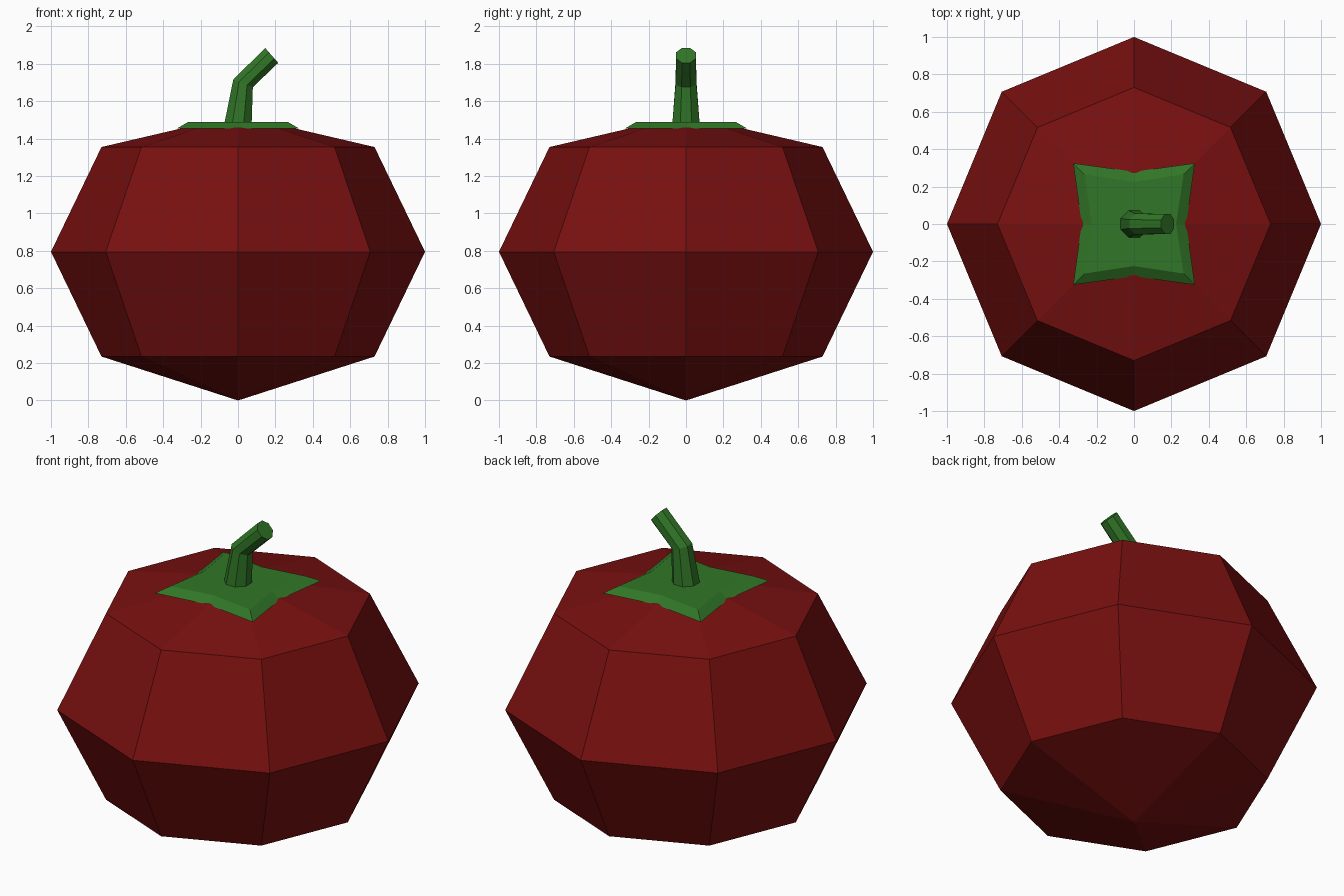
import bpy
from math import cos, sin, pi
from mathutils import Vector

cube = bpy.data.objects.get("Cube")
if cube:
    bpy.data.objects.remove(cube, do_unlink=True)

SIDES = 8


def material(name, color):
    mat = bpy.data.materials.new(name)
    mat.use_nodes = True
    mat.diffuse_color = color
    mat.node_tree.nodes["Principled BSDF"].inputs["Base Color"].default_value = color
    return mat


def ring(radius, z, turn=0.0):
    """Level ring of points around the z axis."""
    return [Vector((radius * cos(turn + 2 * pi * i / SIDES),
                    radius * sin(turn + 2 * pi * i / SIDES), z)) for i in range(SIDES)]


def loft(name, rings, mat, bottom_tip=None):
    """Join rings with quads, cap the top, and close the base with a cap or a point."""
    verts = [v for r in rings for v in r]
    faces = []
    for k in range(len(rings) - 1):
        for i in range(SIDES):
            a, b = k * SIDES + i, k * SIDES + (i + 1) % SIDES
            faces.append((a, b, b + SIDES, a + SIDES))
    faces.append(tuple(range(len(verts) - SIDES, len(verts))))
    if bottom_tip is None:
        faces.append(tuple(reversed(range(SIDES))))
    else:
        verts.append(Vector(bottom_tip))
        tip = len(verts) - 1
        faces += [((i + 1) % SIDES, i, tip) for i in range(SIDES)]
    mesh = bpy.data.meshes.new(name)
    mesh.from_pydata(verts, [], faces)
    mesh.materials.append(mat)
    obj = bpy.data.objects.new(name, mesh)
    bpy.context.collection.objects.link(obj)
    return obj


red = material("dark red skin", (0.19, 0.005, 0.005, 1))
green = material("leaf green", (0.03, 0.18, 0.02, 1))

# Faceted fruit body, pointed underneath
profile = [(0.73, 0.235), (1.0, 0.795), (0.73, 1.355), (0.28, 1.46)]
loft("fruit_body", [ring(r, z) for r, z in profile], red, (0, 0, 0))


# Four-pointed leaf cap with bevelled rim
def star(mid, corner, z):
    points = ring(1, z)
    for i, p in enumerate(points):
        size = corner * 2 ** 0.5 if i % 2 else mid
        p.x *= size
        p.y *= size
    return points


loft("leaf_cap", [star(0.28, 0.325, 1.455), star(0.225, 0.265, 1.49)], green)


# Bent, tapering stem
def stem_ring(x, z, radius, tilt):
    return [Vector((x + p.x * cos(tilt), p.y, z - p.x * sin(tilt)))
            for p in ring(radius / cos(pi / SIDES), 0, pi / SIDES)]


loft("stem", [stem_ring(0, 1.48, 0.073, 0),
              stem_ring(0.027, 1.695, 0.056, 0.37),
              stem_ring(0.18, 1.845, 0.053, 0.85)], green)
